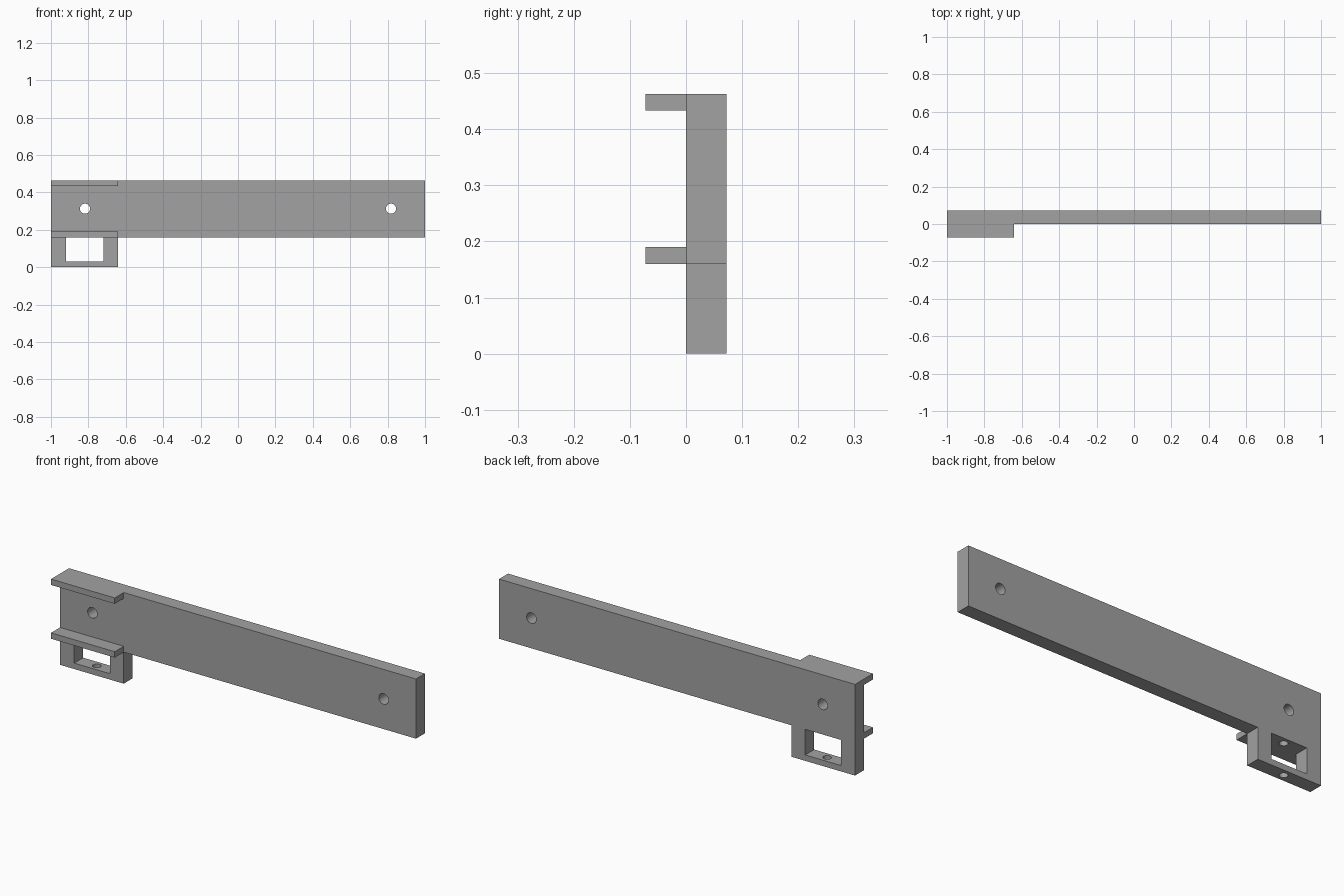
import bpy, bmesh, math

if "Cube" in bpy.data.objects:
    bpy.data.objects.remove(bpy.data.objects["Cube"])

grey = bpy.data.materials.new("matte grey")
grey.diffuse_color = (0.36, 0.36, 0.36, 1)
grey.use_nodes = True
grey.node_tree.nodes["Principled BSDF"].inputs["Base Color"].default_value = grey.diffuse_color

D = 0.072            # plate depth (back), lips reach the same distance forward
TOP, BASE = 0.463, 0.16
HOLE_X, HOLE_Z = 0.818, 0.313


def finish(name, bm):
    bmesh.ops.recalc_face_normals(bm, faces=bm.faces)
    mesh = bpy.data.meshes.new(name)
    bm.to_mesh(mesh)
    bm.free()
    ob = bpy.data.objects.new(name, mesh)
    bpy.context.collection.objects.link(ob)
    mesh.materials.append(grey)
    return ob


def extrude(name, outline, y0, y1):
    """Extrude an (x, z) outline from y0 to y1."""
    bm = bmesh.new()
    face = bm.faces.new([bm.verts.new((x, y0, z)) for x, z in outline])
    side = bmesh.ops.extrude_face_region(bm, geom=[face])["geom"]
    verts = [v for v in side if isinstance(v, bmesh.types.BMVert)]
    bmesh.ops.translate(bm, verts=verts, vec=(0, y1 - y0, 0))
    return finish(name, bm)


def box(name, x0, x1, y0, y1, z0, z1):
    return extrude(name, [(x0, z0), (x1, z0), (x1, z1), (x0, z1)], y0, y1)


def rod(name, radius, length, loc, tilt=0.0):
    bm = bmesh.new()
    bmesh.ops.create_cone(bm, cap_ends=True, segments=32, radius1=radius,
                          radius2=radius, depth=length)
    ob = finish(name, bm)
    ob.location = loc
    ob.rotation_euler.x = tilt
    return ob


# Long plate with the lower tab at its left end
bracket = extrude("mounting_bracket", [
    (-1, 0), (-0.642, 0), (-0.642, BASE), (1, BASE), (1, TOP), (-1, TOP)], 0, D)

# Two forward lips, overlapping the plate so that they fuse with it
lips = [box("upper_lip", -1, -0.642, -D, D / 2, 0.433, TOP),
        box("lower_lip", -1, -0.642, -D, D / 2, BASE, 0.19)]

# Tab window, two screw holes and the vertical pin hole
cutters = [box("window_cutter", -0.92, -0.72, -0.03, D + 0.1, 0.03, BASE)]
for x in (-HOLE_X, HOLE_X):
    cutters.append(rod("screw_hole_cutter", 0.027, 0.4, (x, 0, HOLE_Z), math.pi / 2))
cutters.append(rod("pin_hole_cutter", 0.02, 0.3, (-HOLE_X, D / 2, 0.07)))

for op, tools in (("UNION", lips), ("DIFFERENCE", cutters)):
    for tool in tools:
        mod = bracket.modifiers.new(tool.name, "BOOLEAN")
        mod.operation = op
        mod.solver = "EXACT"
        mod.object = tool

# Bake the cuts and drop the helpers
bpy.context.view_layer.update()
graph = bpy.context.evaluated_depsgraph_get()
baked = bpy.data.meshes.new_from_object(bracket.evaluated_get(graph))
bracket.modifiers.clear()
bracket.data = baked
for tool in lips + cutters:
    bpy.data.objects.remove(tool)

bpy.context.view_layer.objects.active = bracket
bracket.select_set(True)
bpy.ops.object.shade_smooth_by_angle(angle=math.radians(30))
